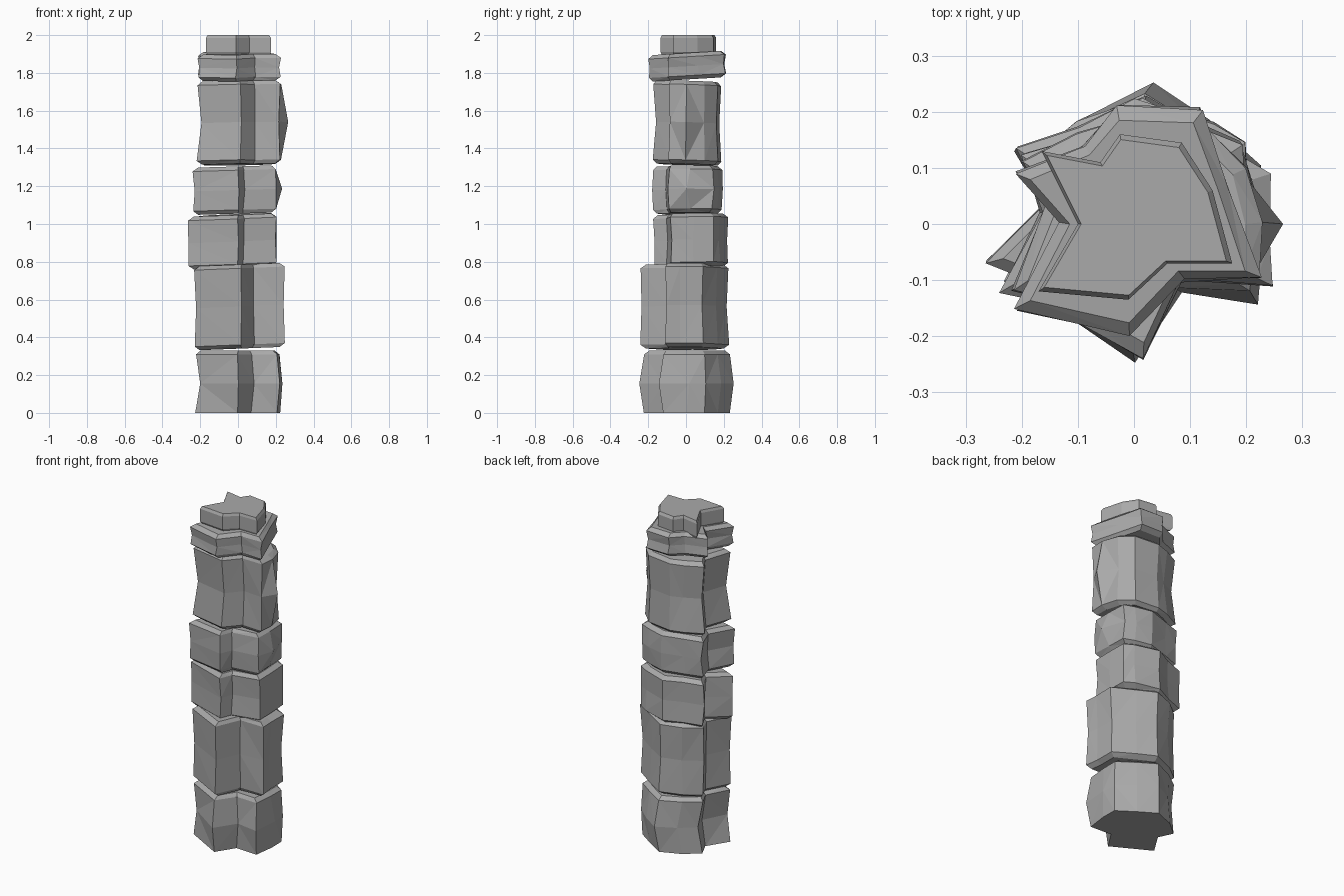
import bpy, bmesh, random
from mathutils import Vector

random.seed(4)
scene_cube = bpy.data.objects.get("Cube")
if scene_cube:
    bpy.data.objects.remove(scene_cube, do_unlink=True)

stone = bpy.data.materials.new("grey_stone")
stone.use_nodes = True
stone.diffuse_color = (0.4, 0.4, 0.4, 1)
stone.node_tree.nodes["Principled BSDF"].inputs["Base Color"].default_value = stone.diffuse_color


def rough(points, amount):
    """Shift every corner a little so the faces look hewn."""
    return [p + Vector((random.uniform(-amount, amount), random.uniform(-amount, amount)))
            for p in points]


def block(name, outline, bottom, top, scale=(1, 1), shift=(0, 0), bulge=None,
          lean=(0, 0), jitter=.004, lip=.02, inset=.88):
    """Loft a notched outline (hundredths, from the front ridge counterclockwise).
    The waist is scaled and shifted, and both ends taper over the lip height."""
    ring = [Vector(p) / 100 for p in outline]
    waist = [Vector((p.x * scale[0] + shift[0], p.y * scale[1] + shift[1])) for p in ring]
    for corner, place in (bulge or {}).items():
        waist[corner] = Vector(place) / 100
    taper = [p * inset for p in ring]
    levels = [(bottom, rough(ring, jitter)), ((bottom + top) / 2, rough(waist, jitter)),
              (top, rough(ring, jitter)), (top + lip, taper)]
    if bottom > 0:
        levels.insert(0, (bottom - lip, taper))
    bm = bmesh.new()
    loops = [[bm.verts.new((p.x, p.y, z + (p.x * lean[0] + p.y * lean[1] if z > 0 else 0)))
              for p in points] for z, points in levels]
    for low, high in zip(loops, loops[1:]):
        for i in range(len(low)):
            j = (i + 1) % len(low)
            bm.faces.new((low[i], low[j], high[j], high[i]))
    bm.faces.new(reversed(loops[0]))
    bm.faces.new(loops[-1])
    bmesh.ops.triangulate(bm, faces=[f for f in bm.faces if len(f.verts) == 4])
    mesh = bpy.data.meshes.new(name)
    bm.to_mesh(mesh)
    bm.free()
    mesh.materials.append(stone)
    bpy.context.collection.objects.link(bpy.data.objects.new(name, mesh))


# Stacked column blocks from the ground up
block("base_block",
      [(0, -22), (7, -11), (21, -12), (22, 0), (22, 10), (12, 17),
       (2, 23.5), (-10, 18), (-19, 11), (-15, 3), (-22.5, -10)],
      0, .31, (.96, 1.08), (.015, 0), {0: (0, -25), 2: (22, -14.5), 3: (23.5, 2)})

block("lower_tall_block",
      [(2, -24), (8.5, -10), (25, -11), (24, -3), (24, 9), (12, 16.5),
       (2, 22.5), (-10, 18), (-19.5, 11), (-16, 4), (-23, -10)],
      .36, .765, (.97, .97), lean=(.04, 0))

block("lower_short_block",
      [(0, -17), (3, -10), (20, -8), (20, 4), (19.5, 14.5), (14, 18),
       (0, 22.5), (-10, 17), (-21, 13.5), (-15.5, 4), (-26.5, -7)],
      .79, 1.03, (1, .98), lean=(.04, .02))

block("upper_short_block",
      [(0, -17.5), (3, -10), (20, -9), (20, 2), (19, 14), (13, 16.5),
       (3, 19), (-10, 15), (-20, 12), (-16.5, 2), (-24, -12)],
      1.075, 1.285, (.97, 1.04), (.005, 0), {3: (23.5, 0)}, (.03, 0))

block("upper_tall_block",
      [(1, -17.5), (9, -8), (22.5, -9), (22.5, 0), (20, 10), (13, 17),
       (-2, 19), (-10, 16), (-20, 11), (-15.5, 3.5), (-21.5, -11.5)],
      1.335, 1.735, (.92, .92), (.005, 0), {3: (26.5, 0)}, (.02, -.03))

block("collar_block",
      [(-1, -20), (9, -9.5), (22.5, -9.5), (17, 7), (12, 20.5),
       (-3, 21), (-9, 14), (-21, 9), (-13, 0), (-21, -15.5)],
      1.785, 1.885, (.98, .95), lean=(0, .06))

block("cap_block",
      [(-1, -13.5), (6, -7), (17.5, -7), (14, 6), (8.5, 14.5),
       (-2.5, 16), (-6, 11), (-16.5, 13), (-10, 0), (-17, -12)],
      1.91, 1.985, jitter=0, lip=.015, inset=.94)
